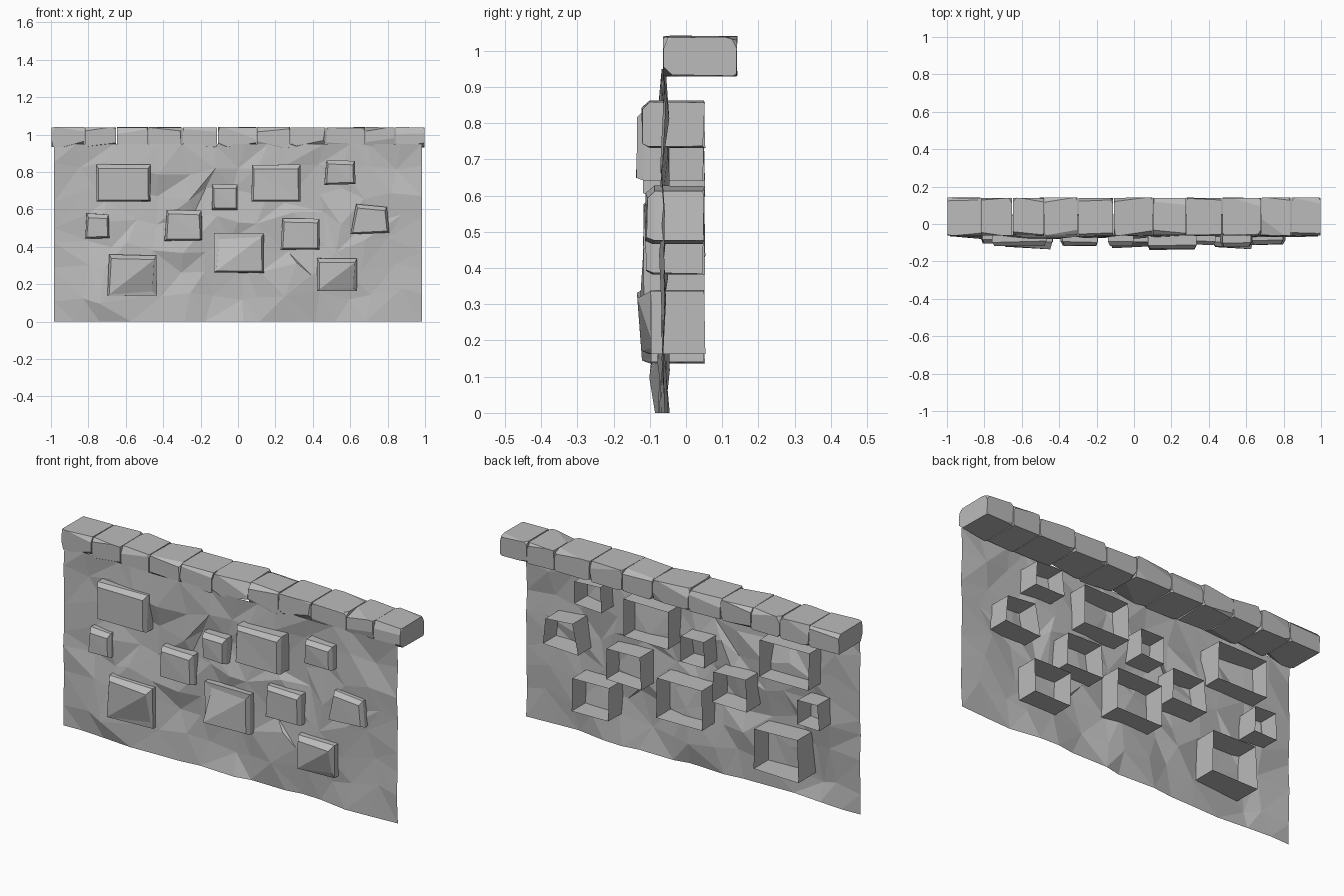
import bpy
import bmesh
import random
from math import exp
from mathutils import Vector

random.seed(7)
old = bpy.data.objects.get("Cube")
if old:
    bpy.data.objects.remove(old)

grey = bpy.data.materials.new("stone grey")
grey.use_nodes = True
tone = (0.5, 0.5, 0.5, 1)
grey.diffuse_color = tone
grey.node_tree.nodes["Principled BSDF"].inputs["Base Color"].default_value = tone


def jitter(amount):
    return random.uniform(-amount, amount)


def finish(bm, name):
    """Turn a bmesh into a flat shaded grey object."""
    mesh = bpy.data.meshes.new(name)
    bm.to_mesh(mesh)
    bm.free()
    mesh.materials.append(grey)
    ob = bpy.data.objects.new(name, mesh)
    bpy.context.scene.collection.objects.link(ob)
    return ob


# Wall: a thin, crumpled sheet of irregular triangles
def build_wall(cols=14, rows=7, half=0.983, height=0.95):
    bm = bmesh.new()
    grid = []
    for r in range(rows + 1):
        line = []
        for c in range(cols + 1):
            x = -half + 2 * half * c / cols
            z = height * r / rows
            if 0 < c < cols:
                x += jitter(0.045)
            if 0 < r < rows:
                z += jitter(0.045)
            side = c in (0, cols)
            y = -0.062 + jitter(0.006 if side or r == rows else 0.018)
            # the foot swells forward near the lower right-hand stone
            y -= 0.03 * exp(-((x + 0.7) / 0.2) ** 2 - ((z - 0.1) / 0.1) ** 2)
            line.append(bm.verts.new((x, y, z)))
        grid.append(line)
    for r in range(rows):
        for c in range(cols):
            quad = [grid[r][c], grid[r][c + 1], grid[r + 1][c + 1], grid[r + 1][c]]
            k = random.randint(0, 1)
            q = quad[k:] + quad[:k]
            bm.faces.new((q[0], q[1], q[2]))
            bm.faces.new((q[0], q[2], q[3]))
    finish(bm, "wall_sheet")


# Set stone: a sleeve through the wall, open behind, with a bevelled front
def build_stone(name, x0, x1, z0, z1, lean, front, chipped):
    bm = bmesh.new()
    corners = [(x0, z0), (x1, z0 + lean / 3), (x1 - lean / 3, z1 - lean / 2), (x0 + lean, z1)]
    mid = Vector(((x0 + x1) / 2, (z0 + z1) / 2))
    rings = []
    for y, inset in ((0.05, 0), (front + 0.02, 0), (front, 0.014)):
        ring = []
        for i, corner in enumerate(corners):
            p = Vector(corner)
            p += (mid - p).normalized() * (inset + abs(jitter(0.006)))
            depth = y + jitter(0.004)
            if i >= 2 and inset:
                p.y -= 0.012
            if inset and i == chipped:
                depth += 0.035
                p += (mid - p) * 0.12
            elif inset and chipped >= 0 and i == (chipped + 1) % 4:
                depth -= 0.015
            ring.append(bm.verts.new((p.x, depth, p.y)))
        rings.append(ring)
    for a, b in zip(rings, rings[1:]):
        for i in range(4):
            j = (i + 1) % 4
            bm.faces.new((a[i], a[j], b[j], b[i]))
    k = max(chipped, 0)
    face = rings[-1][k:] + rings[-1][:k]
    bm.faces.new((face[3], face[0], face[1]))
    bm.faces.new((face[1], face[2], face[3]))
    bmesh.ops.recalc_face_normals(bm, faces=bm.faces)
    finish(bm, name)


# Coping stone: a block with corners and edges sliced off at random
def build_coping(name, x0, x1):
    bm = bmesh.new()
    bmesh.ops.create_cube(bm, size=1)
    size = Vector((x1 - x0 - 0.004, 0.2, 0.107))
    centre = Vector(((x0 + x1) / 2, 0.039, 0.985))
    for v in bm.verts:
        v.co = Vector(a * b for a, b in zip(v.co, size)) + centre
        v.co.z += jitter(0.003)
        v.co.y += jitter(0.003)
    slices = [(sx, sy, sz) for sx in (-1, 1) for sy in (-1, 1) for sz in (-1, 1)]
    slices += [(0, -1, 1), (0, 1, 1), (0, -1, -1)]
    for d in slices:
        corner = centre + Vector(s * w / 2 for s, w in zip(d, size))
        normal = Vector((s * random.uniform(0.2, 1) + jitter(0.15) for s in d)).normalized()
        point = corner - normal * random.uniform(0.002, 0.013)
        cut = bmesh.ops.bisect_plane(
            bm, geom=bm.verts[:] + bm.edges[:] + bm.faces[:],
            plane_co=point, plane_no=normal, clear_outer=True)
        rim = [e for e in cut["geom_cut"] if isinstance(e, bmesh.types.BMEdge)]
        if len(rim) > 2:
            bmesh.ops.holes_fill(bm, edges=rim, sides=0)
    bmesh.ops.recalc_face_normals(bm, faces=bm.faces)
    finish(bm, name)


build_wall()

# x range, z range, lean, front depth, chipped front corner (-1 for none)
stones = {
    "upper_right_stone": (-0.76, -0.465, 0.64, 0.84, 0.0, -0.115, -1),
    "outer_right_stone": (-0.82, -0.685, 0.44, 0.58, 0.01, -0.105, -1),
    "middle_right_stone": (-0.395, -0.19, 0.43, 0.6, 0.01, -0.115, -1),
    "small_centre_stone": (-0.14, 0.0, 0.595, 0.735, 0.0, -0.115, -1),
    "upper_left_stone": (0.07, 0.335, 0.64, 0.84, 0.0, -0.135, -1),
    "top_left_stone": (0.46, 0.63, 0.73, 0.865, 0.01, -0.12, -1),
    "outer_left_stone": (0.6, 0.81, 0.465, 0.63, 0.03, -0.11, -1),
    "middle_left_stone": (0.225, 0.44, 0.38, 0.555, 0.01, -0.11, -1),
    "lower_centre_stone": (-0.13, 0.14, 0.26, 0.475, 0.0, -0.115, 3),
    "lower_right_stone": (-0.7, -0.43, 0.135, 0.36, 0.01, -0.12, 1),
    "lower_left_stone": (0.42, 0.64, 0.16, 0.34, 0.0, -0.12, 1),
}
for name, shape in stones.items():
    build_stone(name, *shape)

# Row of coping stones along the top
joints = [-1, -0.82, -0.65, -0.48, -0.3, -0.11, 0.1, 0.28, 0.47, 0.68, 0.84, 1]
for i, (a, b) in enumerate(zip(joints, joints[1:])):
    build_coping("coping_stone_%d" % (i + 1), a, b)
